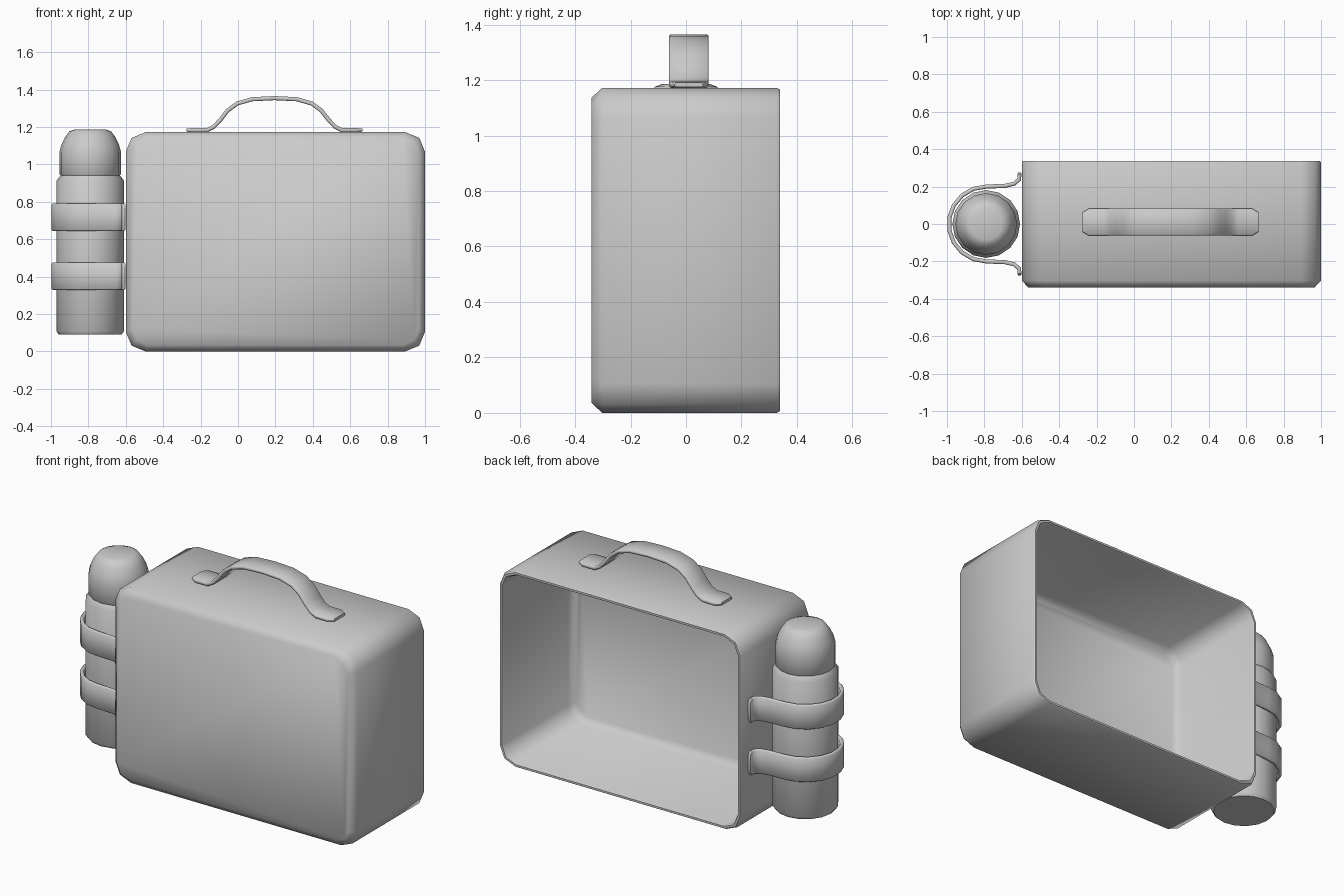
import bpy, bmesh, math
from mathutils import Vector

if "Cube" in bpy.data.objects:
    bpy.data.objects.remove(bpy.data.objects["Cube"])


def loft(name, rings, cap=True, angle=50):
    """Skin a list of equal-length point rings into one object."""
    bm = bmesh.new()
    loops = [[bm.verts.new(p) for p in ring] for ring in rings]
    n = len(loops[0])
    for a, b in zip(loops, loops[1:]):
        for i in range(n):
            bm.faces.new((a[i], a[(i + 1) % n], b[(i + 1) % n], b[i]))
    if cap:
        bm.faces.new(loops[0][::-1])
        bm.faces.new(loops[-1])
    bmesh.ops.recalc_face_normals(bm, faces=bm.faces)
    mesh = bpy.data.meshes.new(name)
    bm.to_mesh(mesh)
    bm.free()
    obj = bpy.data.objects.new(name, mesh)
    bpy.context.collection.objects.link(obj)
    bpy.ops.object.select_all(action='DESELECT')
    obj.select_set(True)
    bpy.context.view_layer.objects.active = obj
    bpy.ops.object.shade_smooth_by_angle(angle=math.radians(angle))
    return obj


def rounded_rect(y, inset, x0=-0.6, x1=1.0, z0=0.0, z1=1.172, radius=0.105):
    """Ring in the xz plane, two segments per corner."""
    r = radius - inset * 0.6
    x0, x1, z0, z1 = x0 + inset + r, x1 - inset - r, z0 + inset + r, z1 - inset - r
    pts = []
    for k, (cx, cz) in enumerate(((x1, z1), (x0, z1), (x0, z0), (x1, z0))):
        for s in range(3):
            a = math.pi / 2 * (k + s / 2)
            pts.append((cx + r * math.cos(a), y, cz + r * math.sin(a)))
    return pts


def ribbon(name, path, half_width, thick, place, edge=0.006):
    """Flat band with softened edges and clipped ends along a 2D path."""
    pts = [Vector(p) for p in path]
    last = len(pts) - 1
    ends = [pts[0].lerp(pts[1], 0.3)], [pts[last].lerp(pts[last - 1], 0.3)]
    pts = [pts[0]] + ends[0] + pts[1:-1] + ends[1] + [pts[-1]]
    rings = []
    for i, p in enumerate(pts):
        tip = i in (0, len(pts) - 1)
        t = pts[min(i + 1, len(pts) - 1)] - pts[max(i - 1, 0)]
        nrm = Vector((-t.y, t.x)).normalized()
        w = half_width - (0.02 if tip else 0)
        h = thick / 2 - (0.003 if tip else 0)
        section = ((w, h - edge), (w - edge, h), (edge - w, h), (-w, h - edge),
                   (-w, edge - h), (edge - w, -h), (w - edge, -h), (w, edge - h))
        rings.append([place(p + nrm * v, u) for u, v in section])
    return loft(name, rings)


# Open-backed case shell: outside, rim, then inside
case = [(-0.34, 0.035), (-0.302, 0.0), (0.328, 0.0), (0.338, 0.006), (0.338, 0.018),
        (0.328, 0.024), (-0.282, 0.024), (-0.316, 0.058)]
loft("case_shell", [rounded_rect(y, d) for y, d in case])

# Bottle body and cap
BX = -0.79


def lathe(name, profile, sides=16):
    rings = [[(BX + r * math.cos(2 * math.pi * i / sides),
               r * math.sin(2 * math.pi * i / sides), z) for i in range(sides)]
             for r, z in profile]
    return loft(name, rings, angle=40)


lathe("bottle_body", [(0.168, 0.09), (0.181, 0.108), (0.181, 0.912), (0.158, 0.942)])
lathe("bottle_cap", [(0.155, 0.935), (0.165, 0.948), (0.165, 1.065), (0.154, 1.105),
                     (0.135, 1.145), (0.112, 1.176), (0.085, 1.186)])

# Two straps round the bottle, tabs fixed to the case side
tab = [(-0.611, 0.275), (-0.615, 0.238), (-0.642, 0.215), (-0.69, 0.204)]
arc = [(BX + 0.2 * math.cos(math.radians(a)), 0.2 * math.sin(math.radians(a)))
       for a in range(90, 271, 20)]
strap_path = tab + arc + [(x, -y) for x, y in reversed(tab)]
for label, zc in (("lower", 0.402), ("upper", 0.717)):
    ribbon(label + "_strap", strap_path, 0.073, 0.022,
           lambda p, u, zc=zc: (p.x, p.y, zc + u))

# Carrying handle, mirrored about its middle
HX = 0.195
half = [(0.47, 1.183), (0.36, 1.183), (0.325, 1.2), (0.29, 1.237), (0.25, 1.288),
        (0.2, 1.325), (0.12, 1.348)]
handle_path = [(HX - d, z) for d, z in half] + [(HX, 1.354)] + \
              [(HX + d, z) for d, z in reversed(half)]
ribbon("carry_handle", handle_path, 0.072, 0.022, lambda p, u: (p.x, 0.01 + u, p.y))
